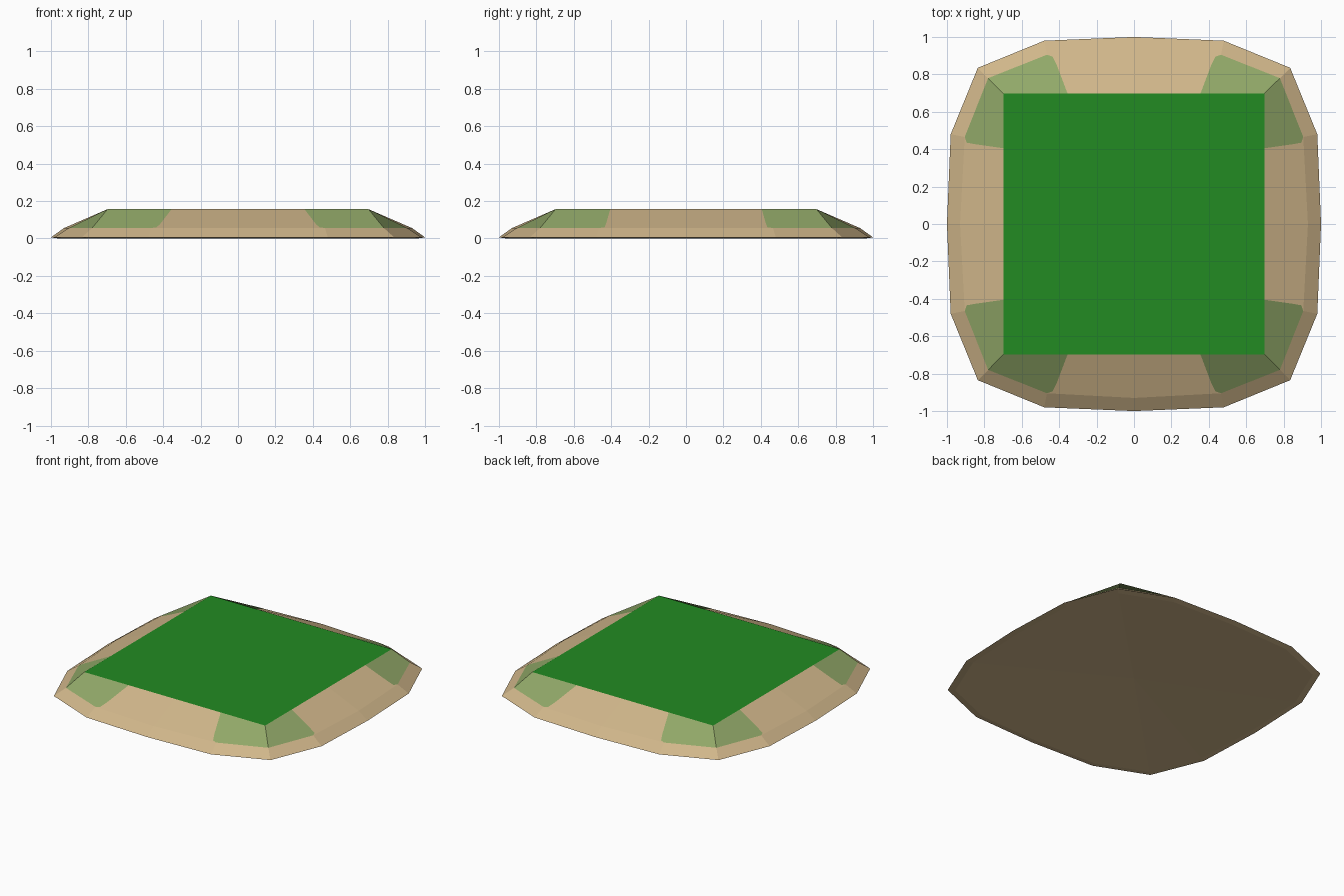
import bpy, bmesh

if "Cube" in bpy.data.objects:
    bpy.data.objects.remove(bpy.data.objects["Cube"])


def material(name, rgb):
    # sRGB 0-255 to linear diffuse colour
    lin = [((c / 255 + 0.055) / 1.055) ** 2.4 for c in rgb]
    m = bpy.data.materials.new(name)
    m.diffuse_color = (*lin, 1)
    m.use_nodes = True
    m.node_tree.nodes["Principled BSDF"].inputs["Base Color"].default_value = m.diffuse_color
    return m


SAND, MOSS, GRASS = range(3)
H, MID, TOP = 0.157, 0.056, 0.697      # top height, crease height, half size of top
RIM, DISH = 0.006, 0.03                # widest edge height, hollow of the underside

mesh = bpy.data.meshes.new("grass_tile")
tile = bpy.data.objects.new("grass_tile", mesh)
bpy.context.collection.objects.link(tile)
for m in (material("sand", (208, 182, 138)),
          material("pale moss", (145, 168, 104)),
          material("grass green", (34, 139, 34))):
    mesh.materials.append(m)

bm = bmesh.new()


def octant(patch, swap, sx, sy):
    """One eighth of the tile: half of a side, from its middle to the corner."""
    def face(points, mat):
        vs = []
        for x, y, z in points:
            if swap:
                x, y = y, x
            vs.append(bm.verts.new((x * sx, y * sy, z)))
        f = bm.faces.new(vs)
        f.material_index = mat

    top0, top1, top2 = (0, TOP, H), (patch, TOP, H), (TOP, TOP, H)
    # rounded inner border of the moss patch, running down to the crease
    b1 = (patch + (0.435 - patch) * 0.75, 0.855, 0.079)
    b2 = (0.435, 0.895, 0.060)
    b3 = (0.465, 0.905, MID)
    mid0, mid2 = (0, 0.93, MID), (0.78, 0.78, MID)
    low0, low1, low2 = (0, 1, RIM), (0.48, 0.98, RIM), (0.835, 0.835, RIM)
    foot0, foot1, foot2 = [(x * 0.96, y * 0.96, 0) for x, y, z in (low0, low1, low2)]

    face([(0, 0, H), top0, top1, top2], GRASS)              # flat top
    face([top0, top1, b1, b2, b3, mid0], SAND)              # upper slope
    face([top1, top2, mid2, b3, b2, b1], MOSS)              # corner patch
    face([mid0, b3, low1, low0], SAND)                      # lower rim
    face([b3, mid2, low2, low1], SAND)
    face([low0, low1, foot1, foot0], SAND)                  # turned-under edge
    face([low1, low2, foot2, foot1], SAND)
    face([(0, 0, DISH), foot0, foot1], SAND)                # shallow hollow underside
    face([(0, 0, DISH), foot1, foot2], SAND)


for swap, patch in ((False, 0.355), (True, 0.405)):
    for sx in (-1, 1):
        for sy in (-1, 1):
            octant(patch, swap, sx, sy)

bmesh.ops.remove_doubles(bm, verts=bm.verts, dist=0.0005)
bmesh.ops.recalc_face_normals(bm, faces=bm.faces)
bm.to_mesh(mesh)
bm.free()
